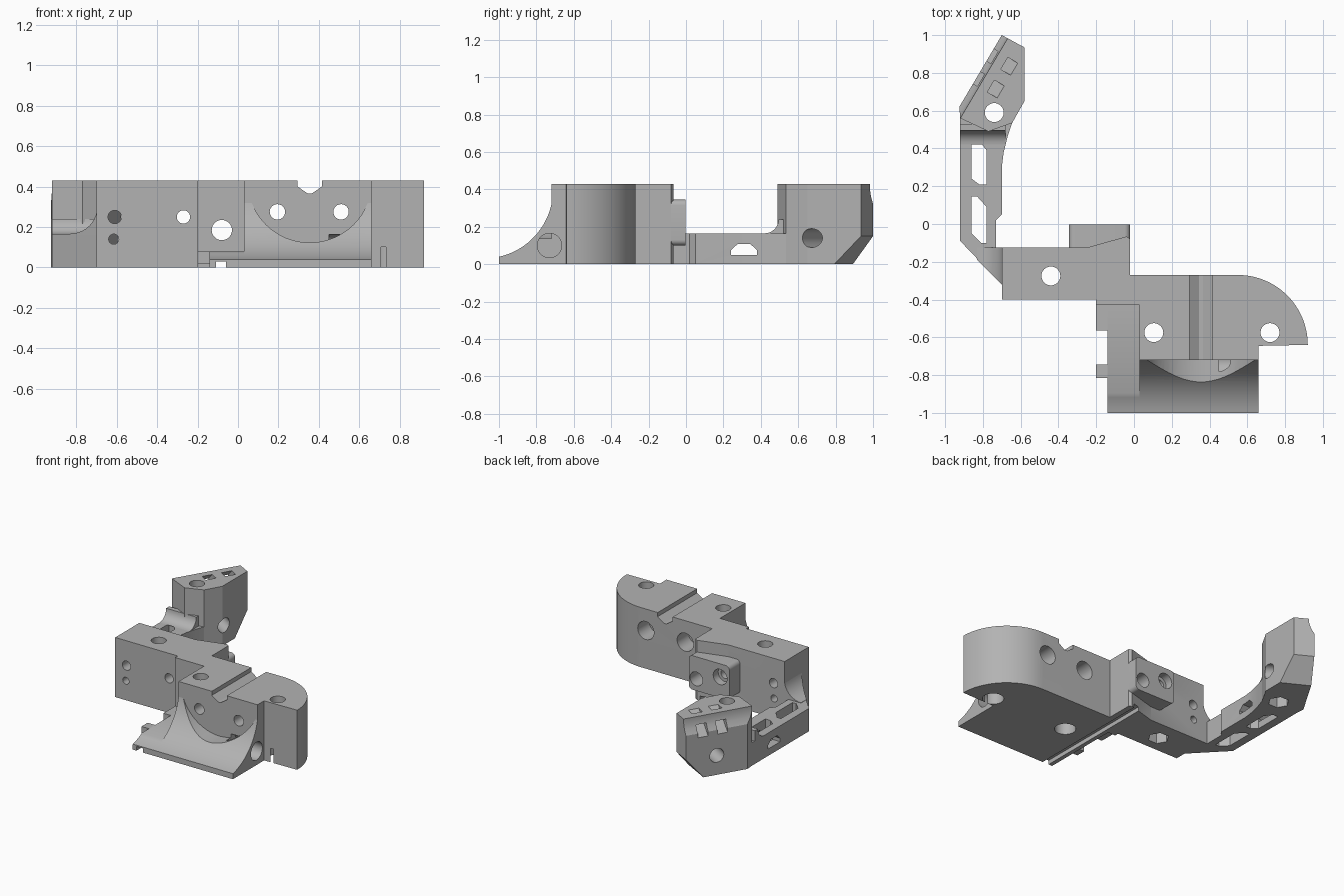
import bpy, bmesh
from math import sin, cos, pi
from mathutils import Vector

if "Cube" in bpy.data.objects:
    bpy.data.objects.remove(bpy.data.objects["Cube"])

grey = bpy.data.materials.new("plain grey")
grey.use_nodes = True
grey.diffuse_color = (0.45, 0.45, 0.45, 1)
grey.node_tree.nodes["Principled BSDF"].inputs["Base Color"].default_value = (0.45, 0.45, 0.45, 1)

X, Y, Z = Vector((1, 0, 0)), Vector((0, 1, 0)), Vector((0, 0, 1))
ALONG_X, ALONG_Y, ALONG_Z = (Y, Z, X), (X, Z, Y), (X, Y, Z)
H = 0.43


def prism(name, pts, lo, hi, frame=ALONG_Z, origin=(0, 0, 0)):
    """Extrude a 2D outline along the third axis of a frame."""
    u, v, w = frame
    base = Vector(origin)
    bm = bmesh.new()
    face = bm.faces.new([bm.verts.new(base + u * p[0] + v * p[1] + w * lo) for p in pts])
    ext = bmesh.ops.extrude_face_region(bm, geom=[face])
    moved = [g for g in ext["geom"] if isinstance(g, bmesh.types.BMVert)]
    bmesh.ops.translate(bm, verts=moved, vec=w * (hi - lo))
    bmesh.ops.recalc_face_normals(bm, faces=bm.faces)
    mesh = bpy.data.meshes.new(name)
    bm.to_mesh(mesh)
    bm.free()
    mesh.materials.append(grey)
    obj = bpy.data.objects.new(name, mesh)
    bpy.context.collection.objects.link(obj)
    return obj


def arc(cu, cv, r, start, end, n=24):
    return [(cu + r * cos(start + (end - start) * i / n),
             cv + r * sin(start + (end - start) * i / n)) for i in range(n + 1)]


def hole(u, v, r, lo, hi, frame=ALONG_Z, origin=(0, 0, 0), sides=40):
    return prism("cutter", arc(u, v, r, 0, 2 * pi, sides)[:-1], lo, hi, frame, origin)


def box(u0, u1, v0, v1):
    return [(u0, v0), (u1, v0), (u1, v1), (u0, v1)]


def cut(obj, cutters):
    """Subtract the cutters, bake the result and drop the helpers."""
    for c in cutters:
        c.hide_render = True
        m = obj.modifiers.new("cut", "BOOLEAN")
        m.operation, m.solver, m.object = "DIFFERENCE", "EXACT", c
    deps = bpy.context.evaluated_depsgraph_get()
    deps.update()
    mesh = bpy.data.meshes.new_from_object(obj.evaluated_get(deps))
    obj.modifiers.clear()
    obj.data = mesh
    for c in cutters:
        bpy.data.objects.remove(c)


# Main body with cross bar and rounded end
body = prism("main_body", [(-0.7, -0.4), (-0.2, -0.4), (-0.2, -0.43), (0.03, -0.43),
             (0.03, -0.72), (0.66, -0.72), (0.66, -0.645)]
             + arc(0.55, -0.64, 0.37, 0, pi / 2)
             + [(-0.02, -0.27), (-0.02, -0.08), (-0.04, -0.066), (-0.25, -0.125), (-0.7, -0.125)],
             0, H)
cutters = [prism("cutter", [(0.295, 0.5), (0.295, 0.4), (0.345, 0.366), (0.365, 0.366),
                            (0.415, 0.4), (0.415, 0.5)], -1.1, 0.1, ALONG_Y)]
# Vertical bolt holes, with nut recesses underneath
for x, y, sides in [(0.105, -0.575, 40), (0.72, -0.575, 40), (-0.44, -0.275, 6)]:
    cutters += [hole(x, y, 0.05, -0.1, 0.6), hole(x, y, 0.07, -0.1, 0.1, sides=sides)]
# Cross holes from front to back
for x, z, r in [(0.195, 0.275, 0.038), (0.51, 0.275, 0.038), (-0.08, 0.185, 0.05),
                (-0.27, 0.25, 0.033), (-0.61, 0.25, 0.033), (-0.615, 0.14, 0.025)]:
    cutters.append(hole(x, z, r, -1.1, 0.1, ALONG_Y))
for x in (0.195, 0.51):
    cutters.append(hole(x, 0.275, 0.065, -0.4, -0.2, ALONG_Y))
cutters.append(hole(-0.73, 0.1, 0.065, 0.45, 0.8, ALONG_X))
cutters.append(prism("cutter", box(-0.11, -0.06, -0.1, 0.03), -1.1, 0.1, ALONG_Y))
cut(body, cutters)

# Concave front ramp with a round bite
ramp_curve = arc(-1.08, 0.4, 0.369, -1.352, 0.05)
ramp = prism("front_ramp", [(-0.7, 0), (-1, 0)] + ramp_curve + [(-0.7, 0.42)], 0.03, 0.66, ALONG_X)
cut(ramp, [hole(0.355, H, 0.307, -1.1, -0.6, ALONG_Y, sides=64),
           hole(-0.73, 0.1, 0.065, 0.45, 0.8, ALONG_X)])

# Low side shelf and its tabs
shelf = prism("side_shelf", [(-0.43, 0), (-1, 0)] + [p for p in ramp_curve if p[1] < 0.078]
              + [(-0.895, 0.08), (-0.43, 0.08)], -0.14, 0.03, ALONG_X)
cut(shelf, [prism("cutter", box(-0.11, -0.06, -0.1, 0.03), -1.1, 0.1, ALONG_Y)])
prism("rear_shelf_tab", box(-0.2, -0.14, -0.565, -0.43), 0.02, 0.08)
prism("front_shelf_tab", box(-0.2, -0.14, -0.815, -0.745), 0.02, 0.08)

# Rounded lug behind the bar
lug = prism("rear_lug", arc(-0.05, 0.315, 0.03, 0, pi / 2, 6) + arc(-0.315, 0.315, 0.03, pi / 2, pi, 6)
            + arc(-0.315, 0.13, 0.03, pi, 1.5 * pi, 6) + arc(-0.05, 0.13, 0.03, -pi / 2, 0, 6),
            -0.125, -0.003, ALONG_Y)
cut(lug, [hole(-0.08, 0.185, 0.05, -0.3, 0.1, ALONG_Y), hole(-0.27, 0.25, 0.033, -0.3, 0.1, ALONG_Y),
          hole(-0.27, 0.25, 0.055, -0.06, 0.1, ALONG_Y)])

# Low arm with lightening slots
arm = prism("side_arm", [(-0.7, -0.32), (-0.7, -0.125), (-0.73, -0.125), (-0.73, 0.02), (-0.7, 0.05),
            (-0.7, 0.3), (-0.69, 0.38), (-0.67, 0.46), (-0.645, 0.535), (-0.77, 0.49),
            (-0.92, 0.56), (-0.92, -0.09)], 0, 0.165)
slots = [[(-0.86, 0.24), (-0.82, 0.21), (-0.78, 0.21), (-0.78, 0.39), (-0.82, 0.44), (-0.86, 0.44)],
         [(-0.86, 0.145), (-0.83, 0.145), (-0.78, 0.09), (-0.78, -0.1), (-0.81, -0.1), (-0.86, -0.05)]]
cut(arm, [prism("cutter", s, -0.1, 0.3) for s in slots]
    + [prism("cutter", [(0.24, 0.05), (0.38, 0.05), (0.38, 0.075), (0.345, 0.107),
                        (0.275, 0.107), (0.24, 0.075)], -1.1, -0.5, ALONG_X)])

# Fillets from the arm up to the bar and the tip
fillet = prism("bar_fillet", [(-0.7, -0.32), (-0.7, -0.125), (-0.83, -0.125), (-0.83, -0.19)], 0.16, 0.3)
cut(fillet, [hole(-0.83, 0.3, 0.133, -0.5, 0.1, ALONG_Y)])
prism("tip_fillet", arc(0.42, 0.24, 0.075, -pi / 2, 0, 8) + [(0.53, 0.24), (0.53, 0.165)],
      -0.92, -0.68, ALONG_X)

# Tall angled tip
tip = prism("arm_tip", [(-0.92, 0.56), (-0.77, 0.49), (-0.645, 0.535), (-0.58, 0.65),
            (-0.58, 0.935), (-0.7, 1), (-0.925, 0.62)], 0, H)
corner = (-0.925, 0.62, 0)
inward, edge = Vector((0.86, -0.51, 0)).normalized(), Vector((0.51, 0.86, 0)).normalized()
side = (inward, Z, edge)
cutters = [prism("cutter", [(-0.1, 0.32), (-0.002, 0.32), (0.022, 0.36), (0.034, 0.4),
                            (0.038, 0.5), (-0.1, 0.5)], -0.2, 0.7, side, corner)]
# Strap tunnels from the top to the outer side
for s in (0.18, 0.32):
    cutters.append(prism("cutter", [(0.11, 0.45), (0.17, 0.45), (-0.03, 0.265), (-0.03, 0.325)],
                         s - 0.037, s + 0.037, side, corner))
cutters.append(hole(0.22, 0.14, 0.05, -0.2, 0.6, (edge, Z, inward), corner))
cutters += [hole(-0.74, 0.59, 0.05, -0.1, 0.6), hole(-0.74, 0.59, 0.07, -0.1, 0.1, sides=6)]
# Sloped underside at the far end
out = Vector((0.475, 0.88, 0)).normalized()
cutters.append(prism("cutter", [(0.05, 0.21), (-0.167, -0.05), (0.05, -0.05)], -0.5, 0.5,
                     (out, Z, Vector((out.y, -out.x, 0))), (-0.7, 1, 0)))
cut(tip, cutters)

# Smooth rounded surfaces, keep edges sharp
bpy.ops.object.select_all(action="DESELECT")
for o in bpy.context.collection.objects:
    if o.type == "MESH" and o.data.materials and o.data.materials[0] == grey:
        o.select_set(True)
        bpy.context.view_layer.objects.active = o
bpy.ops.object.shade_smooth_by_angle(angle=0.5)
